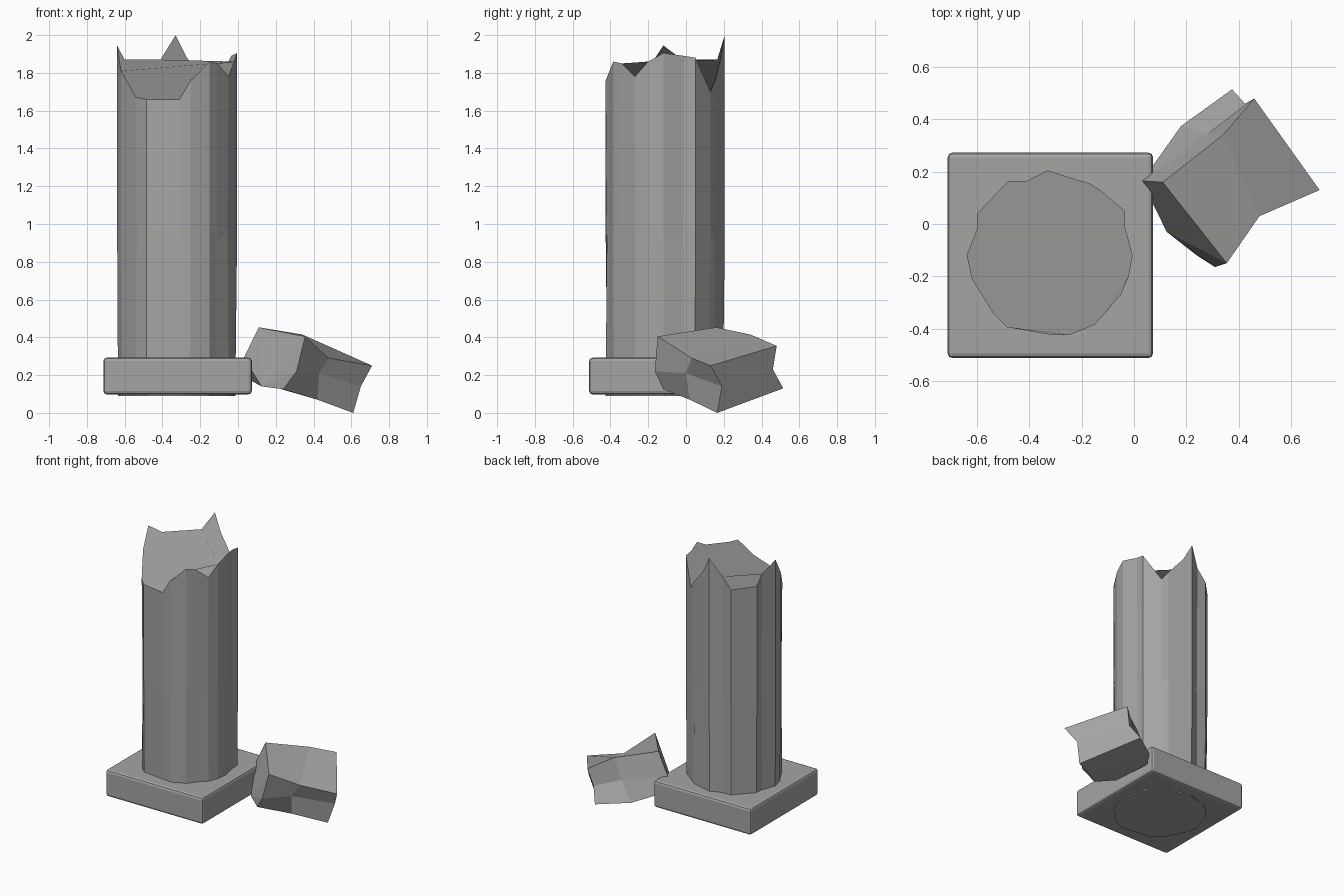
import bpy, bmesh
from mathutils import Vector

if "Cube" in bpy.data.objects:
    bpy.data.objects.remove(bpy.data.objects["Cube"])

# Dark stone grey
stone = bpy.data.materials.new("stone")
stone.diffuse_color = (0.38, 0.375, 0.37, 1)
stone.use_nodes = True
stone.node_tree.nodes["Principled BSDF"].inputs["Base Color"].default_value = stone.diffuse_color


def finish(bm, name):
    bmesh.ops.recalc_face_normals(bm, faces=bm.faces[:])
    mesh = bpy.data.meshes.new(name)
    bm.to_mesh(mesh)
    bm.free()
    mesh.materials.append(stone)
    obj = bpy.data.objects.new(name, mesh)
    bpy.context.collection.objects.link(obj)
    return obj


def loft(bm, rings):
    """Join rings of points with quads and return the vertex rings."""
    vs = [[bm.verts.new(p) for p in r] for r in rings]
    n = len(vs[0])
    for a, b in zip(vs, vs[1:]):
        for i in range(n):
            j = (i + 1) % n
            bm.faces.new((a[i], a[j], b[j], b[i]))
    return vs


# Square plinth with small bevel
bm = bmesh.new()
bmesh.ops.create_cube(bm, size=1)
for v in bm.verts:
    v.co = Vector((-0.32 + v.co.x * 0.786, -0.12 + v.co.y * 0.786, 0.195 + v.co.z * 0.194))
plinth = finish(bm, "plinth")
bev = plinth.modifiers.new("edge", 'BEVEL')
bev.width, bev.segments = 0.018, 2

# Broken column shaft: jagged rim, slightly uneven lower rings
rim = [(-.005, -.12, 1.905), (-.035, -.01, 1.89), (-.035, .05, 1.88),
       (-.13, .13, 1.70), (-.17, .155, 1.76), (-.27, .185, 1.88),
       (-.33, .205, 2.0), (-.41, .165, 1.87), (-.48, .165, 1.79),
       (-.60, .04, 1.80), (-.60, -.02, 1.87), (-.64, -.12, 1.945),
       (-.62, -.21, 1.81), (-.54, -.34, 1.67), (-.485, -.395, 1.66),
       (-.31, -.425, 1.66), (-.25, -.425, 1.76), (-.15, -.385, 1.86),
       (-.11, -.34, 1.85), (-.05, -.27, 1.78), (-.02, -.20, 1.86)]
cx, cy = -0.32, -0.115


def lower(z, wobble, scales):
    return [(cx + (x - cx) * scales[i % 3], cy + (y - cy) * scales[i % 3],
             z + wobble * (i % 3 - 1)) for i, (x, y, _) in enumerate(rim)]


bm = bmesh.new()
rings = loft(bm, [lower(0.09, 0, (.97, 1.0, .985)), lower(0.95, .035, (1.0, .98, 1.0)), rim])
bm.faces.new(rings[0][::-1])
bm.faces.new(rings[2])
finish(bm, "column_shaft")

# Fallen chunk leaning on the plinth: three six-sided sections
near = [(.11, .16, .453), (.355, -.15, .405), (.31, -.165, .22),
        (.24, -.12, .125), (.07, .22, .17), (.03, .165, .29)]
mid = [(.34, .34, .415), (.48, .03, .29), (.43, 0, .21),
       (.42, .02, .07), (.18, .375, .14), (.28, .345, .27)]
far = [(.46, .48, .355), (.71, .13, .25), (.65, .19, .14),
       (.61, .165, 0), (.375, .515, .13), (.425, .46, .23)]
bm = bmesh.new()
a, _, c = loft(bm, [near, mid, far])
tip = bm.verts.new((.125, -.03, .14))
for i in range(6):
    bm.faces.new((a[i], a[(i + 1) % 6], tip))
bm.faces.new((c[0], c[1], c[2], c[5]))
bm.faces.new((c[5], c[2], c[3], c[4]))
finish(bm, "fallen_chunk")
